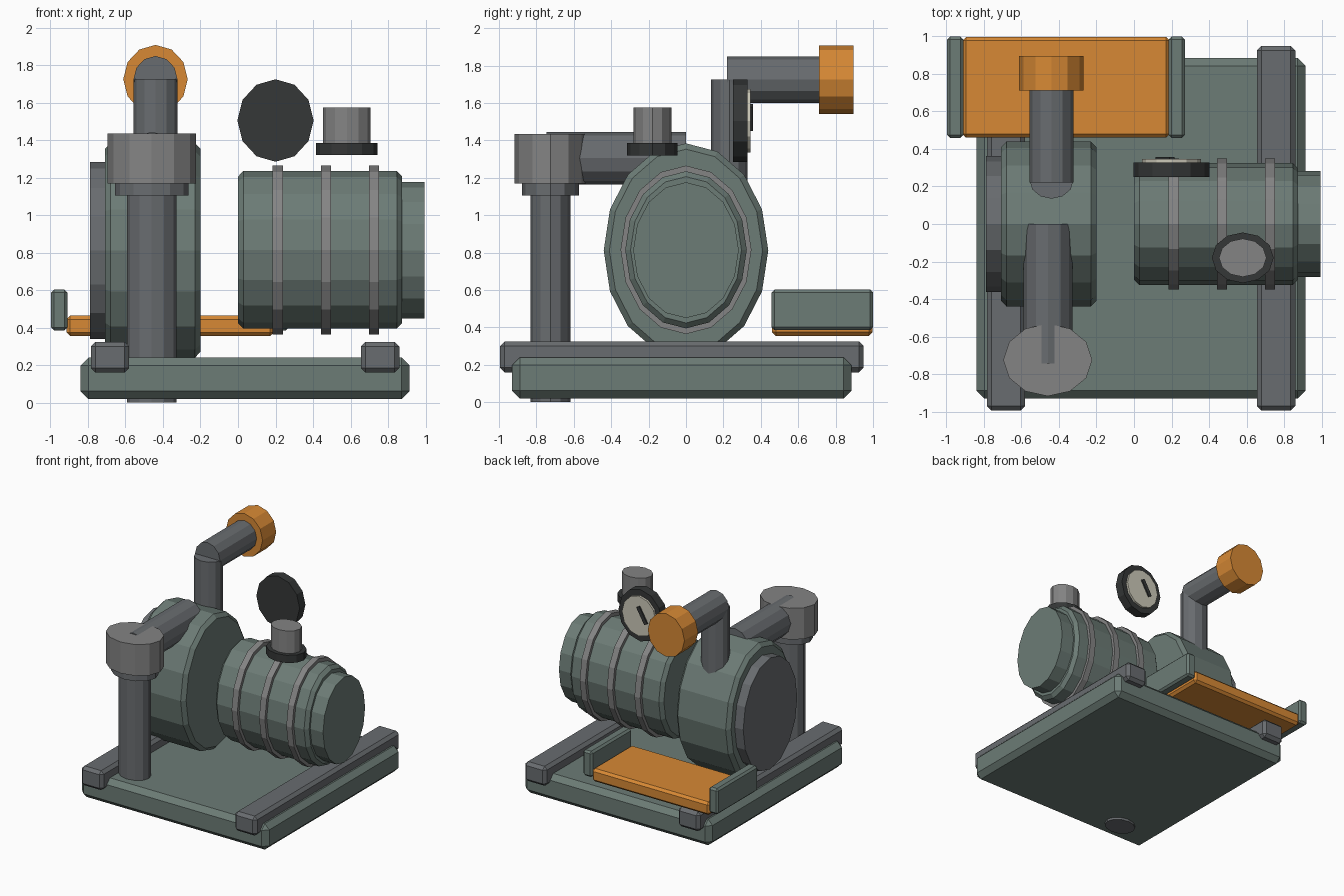
import bpy, bmesh, math
from mathutils import Matrix, Vector

if "Cube" in bpy.data.objects:
    bpy.data.objects.remove(bpy.data.objects["Cube"])


def material(name, r, g, b):
    m = bpy.data.materials.new(name)
    m.diffuse_color = (r, g, b, 1)
    m.use_nodes = True
    m.node_tree.nodes["Principled BSDF"].inputs["Base Color"].default_value = m.diffuse_color
    return m


GREEN = material("green_paint", .15, .20, .18)
STEEL = material("pipe_steel", .14, .15, .16)
LIGHT = material("light_metal", .23, .23, .23)
ORANGE = material("orange_paint", .68, .25, .035)
DARK = material("dark_rubber", .035, .038, .038)
CREAM = material("dial_cream", .6, .58, .48)


def finish(name, bm, mat, bevel):
    me = bpy.data.meshes.new(name)
    bm.to_mesh(me)
    bm.free()
    me.materials.append(mat)
    ob = bpy.data.objects.new(name, me)
    bpy.context.collection.objects.link(ob)
    if bevel:
        mod = ob.modifiers.new("bevel", 'BEVEL')
        mod.width = bevel
        mod.segments = 1
        mod.limit_method = 'ANGLE'
        mod.angle_limit = math.radians(50)
    return ob


def box(name, lo, hi, mat, bevel=0):
    lo, hi = Vector(lo), Vector(hi)
    bm = bmesh.new()
    bmesh.ops.create_cube(bm, size=1, matrix=Matrix.Translation((lo + hi) / 2)
                          @ Matrix.Diagonal((*(hi - lo), 1)))
    return finish(name, bm, mat, bevel)


def cyl(name, axis, start, end, centre, radii, mat, sides=12, bevel=0):
    """Elliptical prism; centre and radii cover the two other axes in xyz order."""
    rot = {'x': Matrix.Rotation(math.pi / 2, 4, 'Y'),
           'y': Matrix.Rotation(-math.pi / 2, 4, 'X'),
           'z': Matrix.Identity(4)}[axis]
    i = 'xyz'.index(axis)
    loc, scl = list(centre), list(radii)
    loc.insert(i, (start + end) / 2)
    scl.insert(i, end - start)
    bm = bmesh.new()
    bmesh.ops.create_cone(bm, cap_ends=True, segments=sides, radius1=1, radius2=1, depth=1,
                          matrix=Matrix.Translation(loc) @ Matrix.Diagonal((*scl, 1)) @ rot)
    return finish(name, bm, mat, bevel)


# Base and skid rails
box("base_plate", (-.84, -.93, .02), (.915, .885, .24), GREEN, .042)
for side, x in (("left", -.785), ("right", .655)):
    box("skid_rail_" + side, (x, -.995, .16), (x + .205, .95, .325), STEEL, .025)

# Pump casing and its cover
cyl("pump_casing", 'x', -.71, -.20, (0, .812), (.44, .572), GREEN, 16, .03)
cyl("pump_cover", 'x', -.79, -.70, (0, .812), (.362, .472), STEEL, 16)

# Motor with bands and end cap
cyl("motor_body", 'x', 0, .875, (0, .815), (.325, .42), GREEN, 16, .028)
for n, x in enumerate((.212, .470, .725)):
    cyl(f"motor_band_{n + 1}", 'x', x - .027, x + .027, (0, .815), (.35, .45), LIGHT, 16)
cyl("motor_end_cap", 'x', .86, .995, (0, .813), (.282, .363), GREEN, 16)

# Intake pipe on the front
C = (-.46, -.725)
cyl("intake_riser", 'z', 0, 1.12, C, (.133, .107), STEEL)
cyl("intake_collar", 'z', 1.105, 1.175, C, (.195, .153), STEEL)
cyl("intake_cap", 'z', 1.17, 1.435, C, (.237, .193), LIGHT)
cyl("intake_pipe", 'y', -.745, 0, (-.458, 1.305), (.13, .14), STEEL)

# Outlet pipe with orange flange at the back
cyl("outlet_riser", 'z', 1.1, 1.725, (-.44, .232), (.117, .097), STEEL)
cyl("outlet_pipe", 'y', .22, .73, (-.44, 1.725), (.117, .124), STEEL)
cyl("outlet_flange", 'y', .712, .895, (-.44, 1.725), (.172, .183), ORANGE)

# Gauge facing the back
cyl("gauge_case", 'y', .25, .328, (.2, 1.505), (.203, .22), DARK)
cyl("gauge_dial", 'y', .32, .346, (.2, 1.505), (.158, .17), CREAM)
needle = box("gauge_needle", (-.016, -.012, -.075), (.016, .012, .075), DARK)
needle.location = (.165, .346, 1.522)
needle.rotation_euler = (0, math.radians(30), 0)

# Filler cap above the motor
cyl("filler_collar", 'z', 1.32, 1.385, (.58, -.18), (.165, .135), DARK)
cyl("filler_neck", 'z', 1.38, 1.575, (.58, -.18), (.127, .102), LIGHT)

# Tray at the back with end plates
box("tray_floor", (-.915, .46, .355), (.19, .998, .465), ORANGE, .02)
for side, x in (("left", -.996), ("right", .185)):
    box("tray_end_" + side, (x, .458, .385), (x + .086, 1.0, .603), GREEN, .016)
